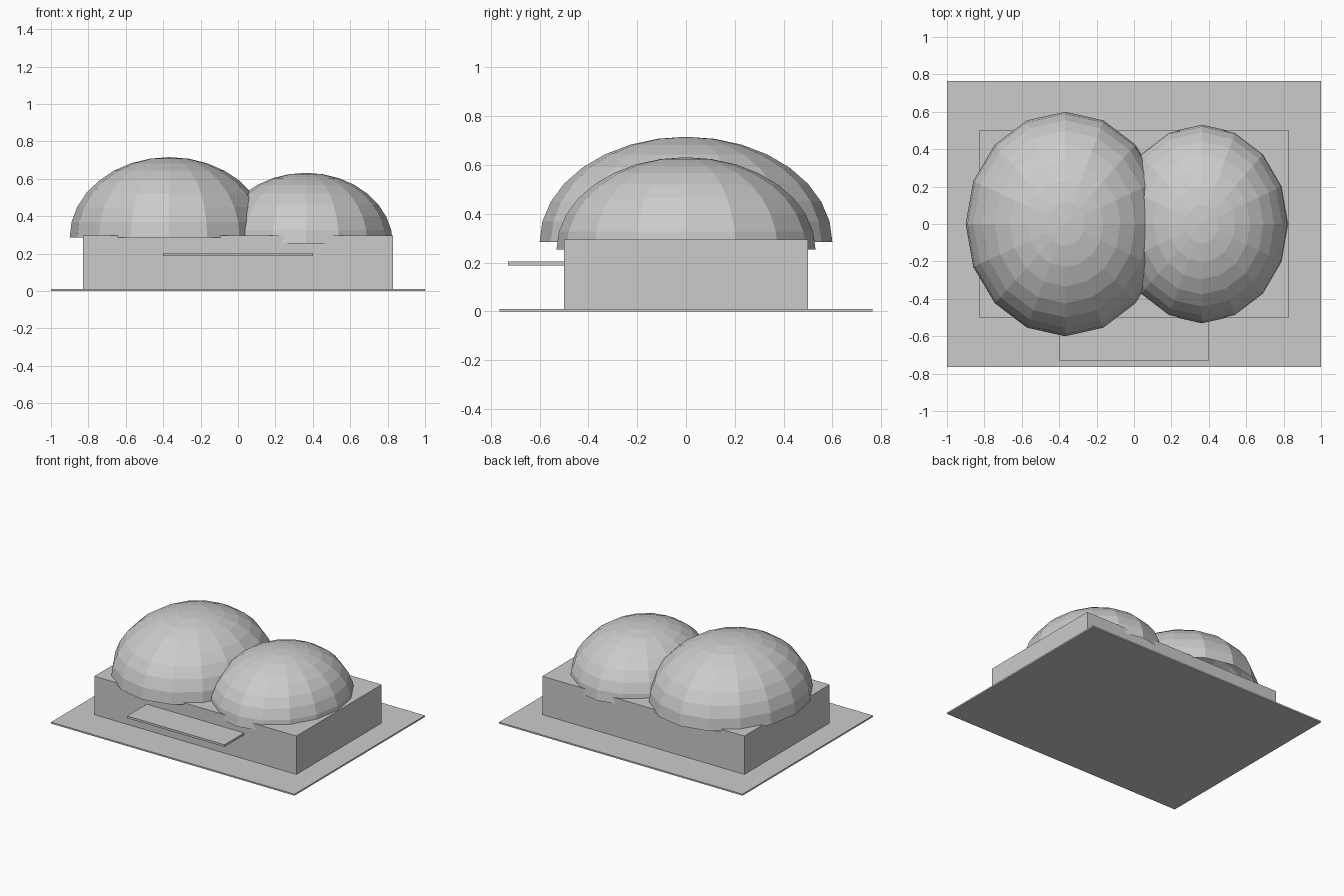
import bpy, bmesh, math

if "Cube" in bpy.data.objects:
    bpy.data.objects.remove(bpy.data.objects["Cube"])

grey = bpy.data.materials.new("light_grey")
grey.diffuse_color = (0.6, 0.6, 0.6, 1)
grey.use_nodes = True
grey.node_tree.nodes["Principled BSDF"].inputs["Base Color"].default_value = grey.diffuse_color


def finish(name, bm):
    bmesh.ops.recalc_face_normals(bm, faces=bm.faces)
    mesh = bpy.data.meshes.new(name)
    bm.to_mesh(mesh)
    bm.free()
    mesh.materials.append(grey)
    obj = bpy.data.objects.new(name, mesh)
    bpy.context.collection.objects.link(obj)
    return obj


def box(name, low, high):
    bm = bmesh.new()
    bmesh.ops.create_cube(bm, size=1)
    for v in bm.verts:
        v.co = [a + (c + 0.5) * (b - a) for a, b, c in zip(low, high, v.co)]
    return finish(name, bm)


def dome(name, x, base, rx, ry, height):
    """Faceted open half ellipsoid: 16 sides, 8 rings."""
    sides, rings = 16, 8
    bm = bmesh.new()
    loops = []
    for r in range(rings):
        t = math.pi / 2 * r / rings
        loops.append([bm.verts.new((x + rx * math.cos(t) * math.cos(a),
                                    ry * math.cos(t) * math.sin(a),
                                    base + height * math.sin(t)))
                      for a in (2 * math.pi * i / sides for i in range(sides))])
    top = bm.verts.new((x, 0, base + height))
    for i in range(sides):
        j = (i + 1) % sides
        for lower, upper in zip(loops, loops[1:]):
            bm.faces.new((lower[i], lower[j], upper[j], upper[i]))
        bm.faces.new((loops[-1][i], loops[-1][j], top))
    return finish(name, bm)


# Ground slab, building block and entrance canopy
box("ground_slab", (-1, -0.765, 0), (1, 0.765, 0.011))
box("building_block", (-0.83, -0.5, 0.011), (0.83, 0.5, 0.296))
box("entrance_canopy", (-0.4, -0.73, 0.188), (0.4, -0.5, 0.204))

# Overlapping roof domes
dome("large_dome", -0.368, 0.285, 0.532, 0.6, 0.431)
dome("small_dome", 0.363, 0.253, 0.465, 0.531, 0.379)
